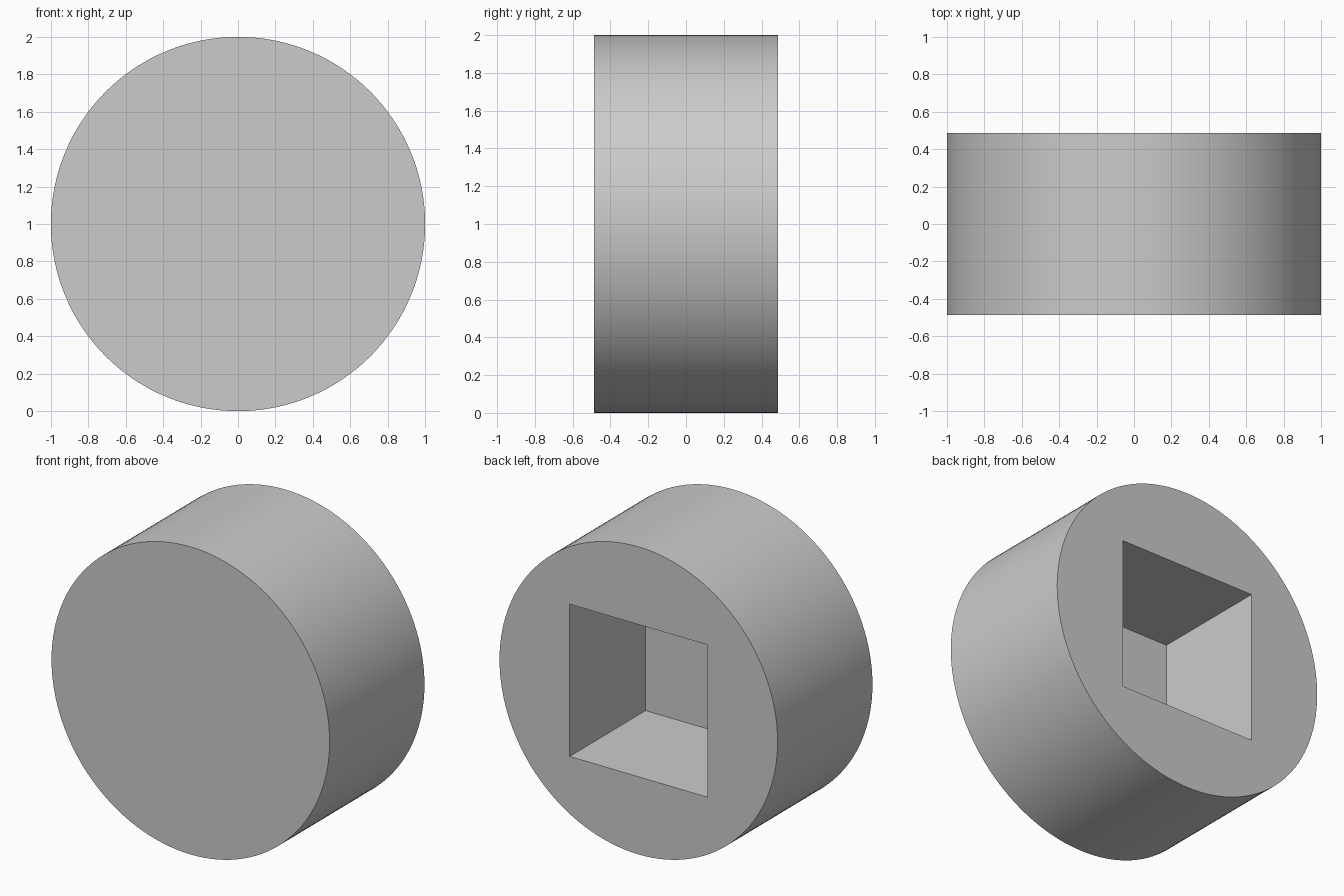
import bpy
import bmesh
import math
from mathutils import Matrix, Vector

RADIUS, DEPTH = 1.0, 0.975
SOCKET, SOCKET_DEPTH = 0.99, 0.78

cube = bpy.data.objects.get("Cube")
if cube:
    bpy.data.objects.remove(cube, do_unlink=True)

grey = bpy.data.materials.new("plain_grey")
grey.use_nodes = True
colour = (0.6, 0.6, 0.6, 1)
grey.diffuse_color = colour
grey.node_tree.nodes["Principled BSDF"].inputs["Base Color"].default_value = colour


def add_object(name, bm):
    mesh = bpy.data.meshes.new(name)
    bm.to_mesh(mesh)
    bm.free()
    mesh.materials.append(grey)
    obj = bpy.data.objects.new(name, mesh)
    bpy.context.collection.objects.link(obj)
    return obj


# Round body lying along y
bm = bmesh.new()
turn = Matrix.Translation((0, 0, RADIUS)) @ Matrix.Rotation(math.pi / 2, 4, "X")
bmesh.ops.create_cone(bm, cap_ends=True, segments=128, radius1=RADIUS,
                      radius2=RADIUS, depth=DEPTH, matrix=turn)
body = add_object("round_body", bm)

# Square blind socket cut into the back
bm = bmesh.new()
overlap = 0.1
length = SOCKET_DEPTH + overlap
place = Matrix.Translation((0, DEPTH / 2 + overlap - length / 2, RADIUS))
size = Matrix.Diagonal(Vector((SOCKET, length, SOCKET, 1)))
bmesh.ops.create_cube(bm, size=1, matrix=place @ size)
cutter = add_object("socket_cutter", bm)

cut = body.modifiers.new("square_socket", "BOOLEAN")
cut.operation = "DIFFERENCE"
cut.solver = "EXACT"
cut.object = cutter

# Apply the cut, then drop the cutter
bpy.ops.object.select_all(action="DESELECT")
body.select_set(True)
bpy.context.view_layer.objects.active = body
bpy.ops.object.modifier_apply(modifier=cut.name)
bpy.data.objects.remove(cutter, do_unlink=True)

# Smooth rim with crisp edges
bpy.ops.object.shade_smooth_by_angle(angle=math.radians(30))
